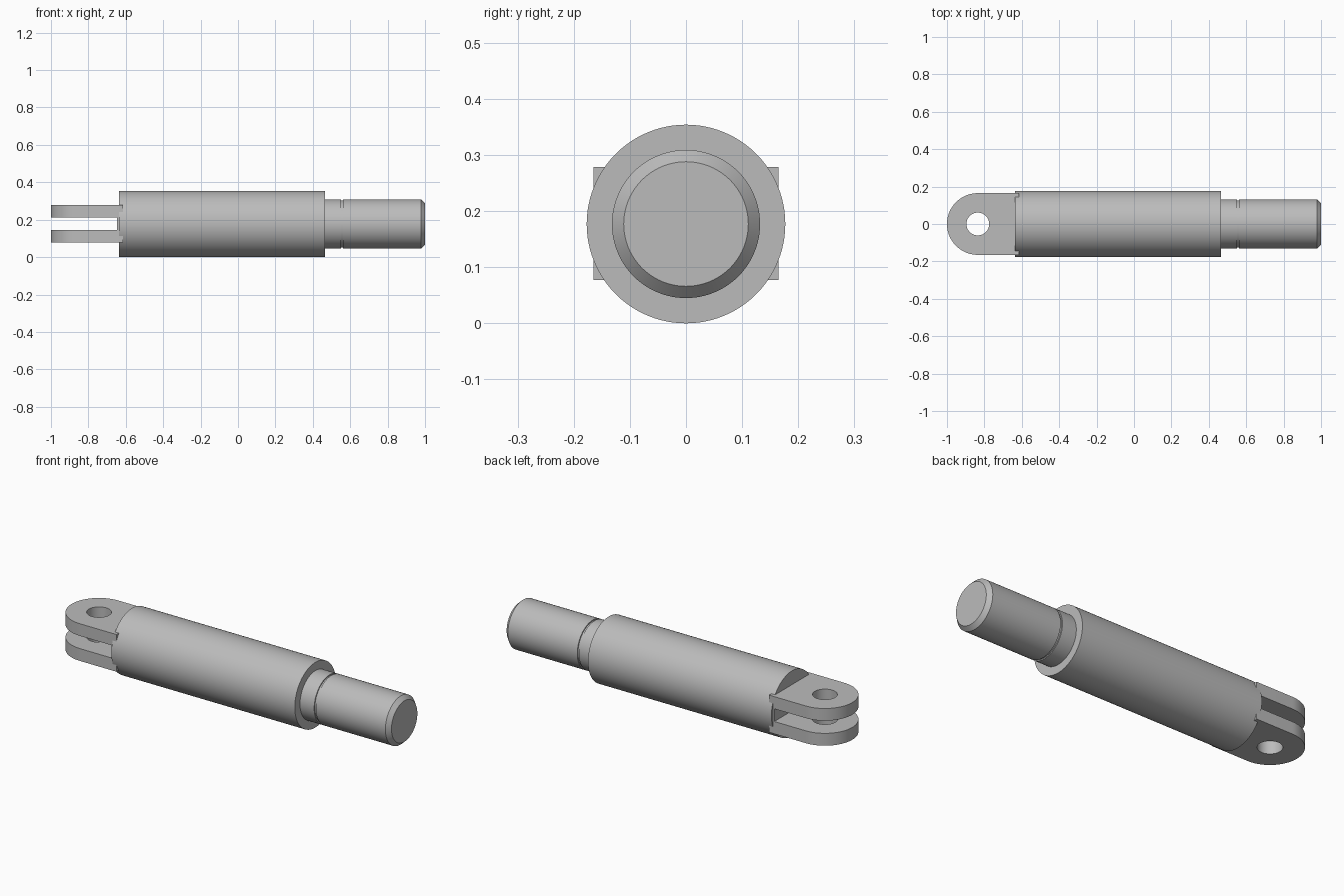
import bpy, bmesh, math

if "Cube" in bpy.data.objects:
    bpy.data.objects.remove(bpy.data.objects["Cube"])

AXIS_Z = 0.177          # height of the rod axis
SEG = 96

steel = bpy.data.materials.new("grey steel")
steel.diffuse_color = (0.5, 0.5, 0.5, 1)
steel.use_nodes = True
steel.node_tree.nodes["Principled BSDF"].inputs["Base Color"].default_value = steel.diffuse_color


def finish(ob):
    ob.data.materials.clear()
    ob.data.materials.append(steel)
    bpy.ops.object.select_all(action='DESELECT')
    ob.select_set(True)
    bpy.context.view_layer.objects.active = ob
    bpy.ops.object.shade_smooth_by_angle(angle=math.radians(25))


def lathe(name, profile):
    """Turn (x, radius) points around the rod axis, with capped ends."""
    bm = bmesh.new()
    rings = []
    for x, r in profile:
        rings.append([bm.verts.new((x, r * math.cos(a), AXIS_Z + r * math.sin(a)))
                      for a in (2 * math.pi * i / SEG for i in range(SEG))])
    for a, b in zip(rings, rings[1:]):
        for i in range(SEG):
            j = (i + 1) % SEG
            bm.faces.new((a[i], a[j], b[j], b[i]))
    bm.faces.new(rings[0])
    bm.faces.new(rings[-1])
    bmesh.ops.recalc_face_normals(bm, faces=bm.faces)
    me = bpy.data.meshes.new(name)
    bm.to_mesh(me)
    bm.free()
    ob = bpy.data.objects.new(name, me)
    bpy.context.collection.objects.link(ob)
    finish(ob)


def plate(name, outlines, z0, z1):
    """Flat plate from closed outlines; inner outlines become holes."""
    cu = bpy.data.curves.new(name, 'CURVE')
    cu.dimensions = '2D'
    cu.fill_mode = 'BOTH'
    cu.extrude = (z1 - z0) / 2
    for pts in outlines:
        sp = cu.splines.new('POLY')
        sp.points.add(len(pts) - 1)
        for p, (x, y) in zip(sp.points, pts):
            p.co = (x, y, 0, 1)
        sp.use_cyclic_u = True
    ob = bpy.data.objects.new(name, cu)
    ob.location.z = (z0 + z1) / 2
    bpy.context.collection.objects.link(ob)
    bpy.ops.object.select_all(action='DESELECT')
    ob.select_set(True)
    bpy.context.view_layer.objects.active = ob
    bpy.ops.object.convert(target='MESH')
    ob = bpy.context.object
    bm = bmesh.new()
    bm.from_mesh(ob.data)
    bmesh.ops.remove_doubles(bm, verts=bm.verts, dist=1e-5)
    bmesh.ops.recalc_face_normals(bm, faces=bm.faces)
    bm.to_mesh(ob.data)
    bm.free()
    finish(ob)


# Main barrel
lathe("barrel", [(-0.637, 0.177), (0.465, 0.177)])

# Stud with thin groove and chamfered tip
lathe("stud", [(0.455, 0.132), (0.55, 0.132), (0.55, 0.126), (0.561, 0.126),
               (0.561, 0.132), (0.978, 0.132), (1.0, 0.111)])

# Fork prongs: rounded tabs with a pin hole
W, CX, BACK = 0.165, -0.835, -0.615
tab = [(BACK, W)] + [(CX + W * math.cos(a), W * math.sin(a))
                     for a in (math.pi / 2 + math.pi * i / 40 for i in range(41))] + [(BACK, -W)]
hole = [(CX + 0.061 * math.cos(a), 0.061 * math.sin(a))
        for a in (2 * math.pi * i / 48 for i in range(48))]
plate("upper_prong", [tab, hole], 0.213, 0.279)
plate("lower_prong", [tab, hole], 0.077, 0.144)

# Web closing the inner end of the slot
plate("fork_web", [[(-0.646, -W), (BACK, -W), (BACK, W), (-0.646, W)]], 0.144, 0.213)
